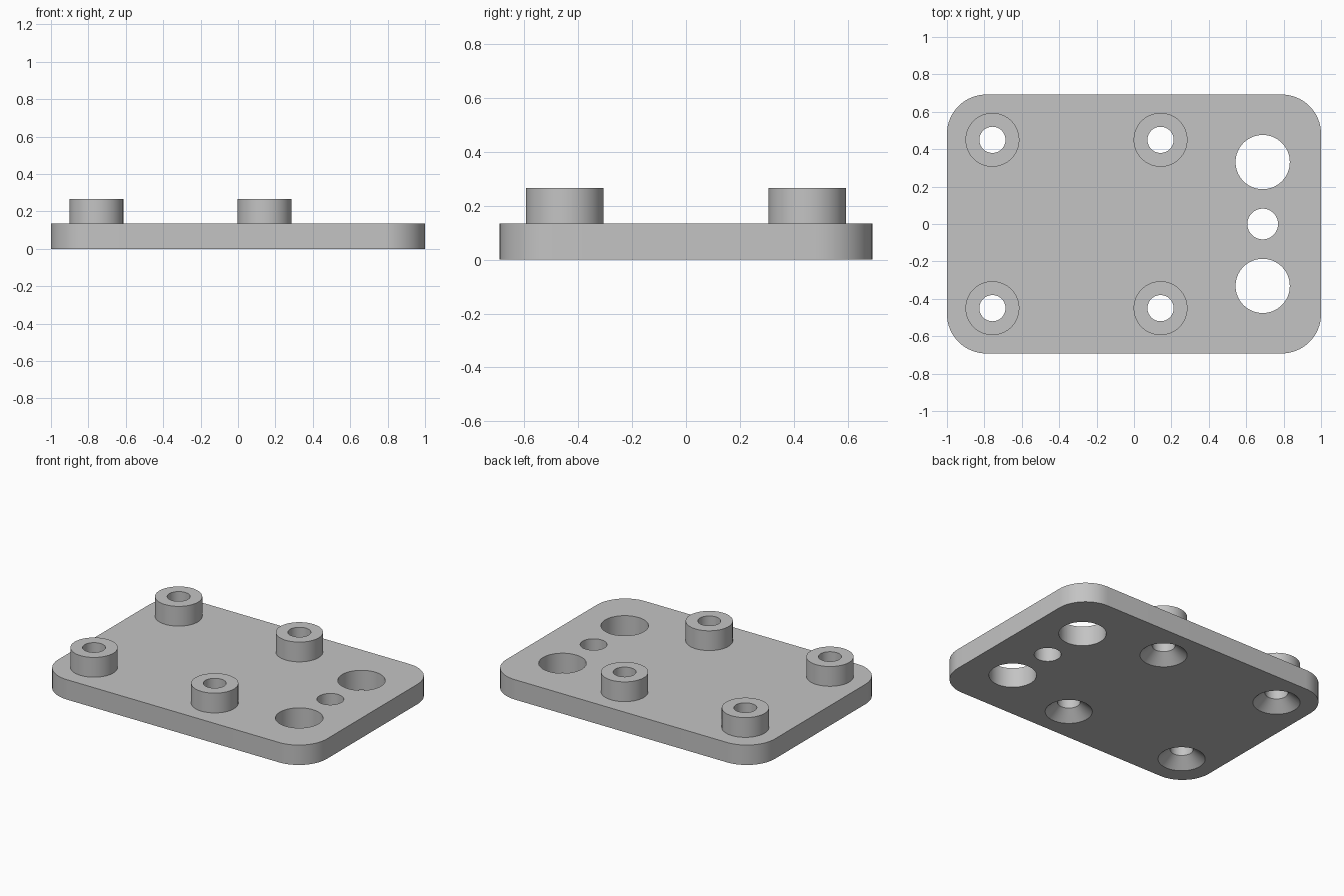
import bpy, bmesh, math

cube = bpy.data.objects.get("Cube")
if cube:
    bpy.data.objects.remove(cube, do_unlink=True)

HALF_X, HALF_Y, THICK, CORNER = 1.0, 0.692, 0.134, 0.21
BOSS_TOP, BOSS_R, HOLE_R = 0.267, 0.144, 0.07
SINK_DEPTH = 0.065
SEGMENTS = 64

grey = bpy.data.materials.new("plain grey")
grey.use_nodes = True
colour = (0.55, 0.55, 0.55, 1)
grey.diffuse_color = colour
grey.node_tree.nodes["Principled BSDF"].inputs["Base Color"].default_value = colour


def finish(name, bm):
    """Turn a bmesh into a named grey object."""
    bmesh.ops.recalc_face_normals(bm, faces=bm.faces)
    mesh = bpy.data.meshes.new(name)
    bm.to_mesh(mesh)
    bm.free()
    mesh.materials.append(grey)
    obj = bpy.data.objects.new(name, mesh)
    bpy.context.collection.objects.link(obj)
    return obj


def lathe(bm, x, y, profile, capped):
    """Turn a (radius, height) profile about a vertical axis at x, y."""
    rings = []
    for r, z in profile:
        angles = [math.tau * i / SEGMENTS for i in range(SEGMENTS)]
        rings.append([bm.verts.new((x + r * math.cos(a), y + r * math.sin(a), z))
                      for a in angles])
    for low, high in zip(rings, rings[1:]):
        for i in range(SEGMENTS):
            j = (i + 1) % SEGMENTS
            bm.faces.new((low[i], low[j], high[j], high[i]))
    if capped:
        bm.faces.new(rings[0])
        bm.faces.new(rings[-1])


def smooth(obj):
    bpy.ops.object.select_all(action="DESELECT")
    obj.select_set(True)
    bpy.context.view_layer.objects.active = obj
    bpy.ops.object.shade_smooth_by_angle(angle=math.radians(30))


# Rounded base plate
bm = bmesh.new()
outline = []
for quarter, (sx, sy) in enumerate([(1, 1), (-1, 1), (-1, -1), (1, -1)]):
    for step in range(17):
        a = (quarter + step / 16) * math.pi / 2
        outline.append(bm.verts.new((sx * (HALF_X - CORNER) + CORNER * math.cos(a),
                                     sy * (HALF_Y - CORNER) + CORNER * math.sin(a), 0)))
base = bm.faces.new(outline)
extruded = bmesh.ops.extrude_face_region(bm, geom=[base], use_keep_orig=True)
top = [g for g in extruded["geom"] if isinstance(g, bmesh.types.BMVert)]
bmesh.ops.translate(bm, verts=top, vec=(0, 0, THICK))
plate = finish("base_plate", bm)

# Cutter: screw holes countersunk from below, plus three plain holes
boss_spots = [(x, y) for x in (-0.757, 0.142) for y in (-0.45, 0.45)]
slope = (BOSS_R - HOLE_R) / SINK_DEPTH
bm = bmesh.new()
for x, y in boss_spots:
    lathe(bm, x, y, [(BOSS_R + 0.05 * slope, -0.05), (HOLE_R, SINK_DEPTH), (HOLE_R, 0.3)], True)
for y, r in [(-0.331, 0.145), (0, 0.082), (0.331, 0.145)]:
    lathe(bm, 0.688, y, [(r, -0.05), (r, 0.3)], True)
cutter = finish("hole_cutter", bm)
cutter.hide_render = True

cut = plate.modifiers.new("holes", "BOOLEAN")
cut.operation = "DIFFERENCE"
cut.solver = "EXACT"
cut.object = cutter
bpy.context.view_layer.objects.active = plate
bpy.ops.object.modifier_apply(modifier=cut.name)
bpy.data.objects.remove(cutter, do_unlink=True)
smooth(plate)

# Hollow round bosses standing on the plate
for x, y in boss_spots:
    side = ("left" if x > 0 else "right") + ("_front" if y < 0 else "_back")
    bm = bmesh.new()
    lathe(bm, x, y, [(BOSS_R, THICK), (BOSS_R, BOSS_TOP), (HOLE_R, BOSS_TOP), (HOLE_R, THICK)], False)
    boss = finish("boss_" + side, bm)
    # Close the ring underneath so each boss is solid
    bm = bmesh.new()
    bm.from_mesh(boss.data)
    rim = [e for e in bm.edges if e.is_boundary]
    bmesh.ops.bridge_loops(bm, edges=rim)
    bmesh.ops.recalc_face_normals(bm, faces=bm.faces)
    bm.to_mesh(boss.data)
    bm.free()
    smooth(boss)
